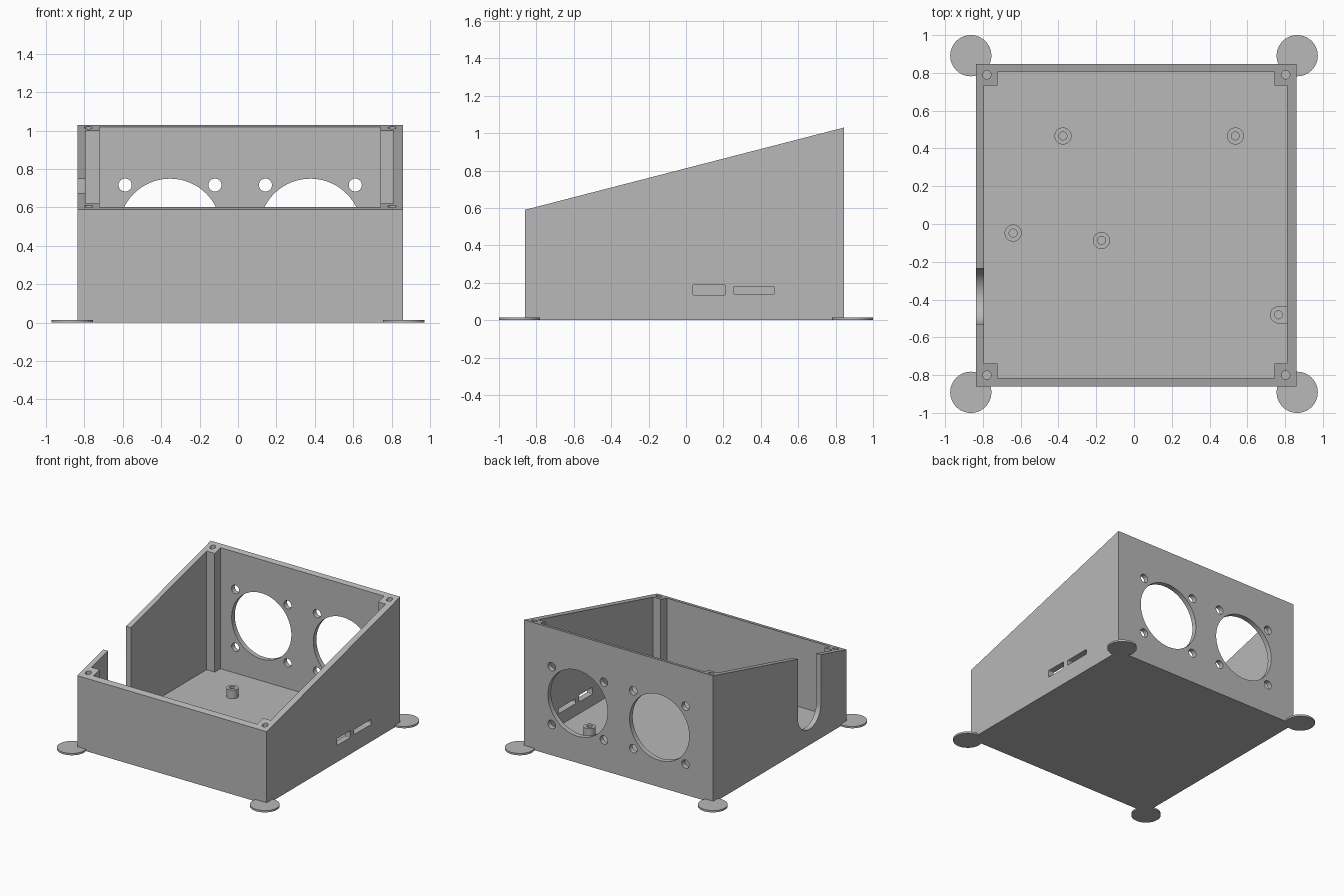
import bpy, bmesh
from math import pi, cos, sin

if "Cube" in bpy.data.objects:
    bpy.data.objects.remove(bpy.data.objects["Cube"])

grey = bpy.data.materials.new("plain grey")
grey.use_nodes = True
grey.diffuse_color = (0.48, 0.48, 0.48, 1)
grey.node_tree.nodes["Principled BSDF"].inputs["Base Color"].default_value = (0.48, 0.48, 0.48, 1)

# Outer box, inner cavity and sloped rim
X0, X1, Y0, Y1 = -0.836, 0.86, -0.861, 0.846
IX0, IX1, IY0, IY1 = -0.795, 0.81, -0.815, 0.806
PX0, PX1, PY0, PY1 = -0.722, 0.743, -0.738, 0.733   # inner faces of corner posts
FRONT_H, BACK_H, FLOOR, TALL = 0.59, 1.03, 0.04, 1.2


def rim(y):
    return FRONT_H + (BACK_H - FRONT_H) * (y - Y0) / (Y1 - Y0)


def arc(u, v, r, start=0, end=2 * pi, n=64):
    full = abs(end - start) > 6.28
    steps = n if full else n + 1
    return [(u + r * cos(start + (end - start) * i / n),
             v + r * sin(start + (end - start) * i / n)) for i in range(steps)]


def rounded_rect(u0, u1, v0, v1, r):
    pts = []
    for k, (u, v) in enumerate([(u1 - r, v1 - r), (u0 + r, v1 - r), (u0 + r, v0 + r), (u1 - r, v0 + r)]):
        pts += arc(u, v, r, k * pi / 2, (k + 1) * pi / 2, 4)
    return pts


def prism(name, pts, axis, a, b):
    """Extrude a 2D profile along an axis from a to b."""
    place = {"x": lambda u, v, w: (w, u, v),
             "y": lambda u, v, w: (u, w, v),
             "z": lambda u, v, w: (u, v, w)}[axis]
    bm = bmesh.new()
    low = [bm.verts.new(place(u, v, a)) for u, v in pts]
    high = [bm.verts.new(place(u, v, b)) for u, v in pts]
    bm.faces.new(low)
    bm.faces.new(high)
    for i in range(len(pts)):
        j = (i + 1) % len(pts)
        bm.faces.new((low[i], low[j], high[j], high[i]))
    bmesh.ops.recalc_face_normals(bm, faces=bm.faces)
    mesh = bpy.data.meshes.new(name)
    bm.to_mesh(mesh)
    bm.free()
    mesh.materials.append(grey)
    ob = bpy.data.objects.new(name, mesh)
    bpy.context.collection.objects.link(ob)
    return ob


def activate(ob):
    bpy.ops.object.select_all(action="DESELECT")
    ob.select_set(True)
    bpy.context.view_layer.objects.active = ob


def cut(ob, pts, axis, a, b):
    cutter = prism("cutter", pts, axis, a, b)
    cutter.hide_render = True
    mod = ob.modifiers.new("cut", "BOOLEAN")
    mod.operation = "DIFFERENCE"
    mod.solver = "EXACT"
    mod.object = cutter
    activate(ob)
    bpy.ops.object.modifier_apply(modifier=mod.name)
    bpy.data.objects.remove(cutter)


parts = []

# Wedge-shaped case, hollowed around four corner posts
case = prism("case", [(Y0, 0), (Y1, 0), (Y1, BACK_H), (Y0, FRONT_H)], "x", X0, X1)
parts.append(case)
cut(case, [(PX0, IY0), (PX1, IY0), (PX1, PY0), (IX1, PY0), (IX1, PY1), (PX1, PY1),
           (PX1, IY1), (PX0, IY1), (PX0, PY1), (IX0, PY1), (IX0, PY0), (PX0, PY0)],
    "z", FLOOR, TALL)

# U-shaped notch in the right wall
NY, NZ, NR = -0.383, 0.275, 0.147
cut(case, arc(NY, NZ, NR, pi, 2 * pi, 32) + [(NY + NR, TALL), (NY - NR, TALL)], "x", -0.95, -0.76)

# Port slots in the left wall
cut(case, rounded_rect(0.037, 0.209, 0.134, 0.19, 0.006), "x", 0.77, 0.95)
cut(case, rounded_rect(0.254, 0.474, 0.139, 0.18, 0.008), "x", 0.77, 0.95)

# Two round openings in the back wall, each with four screw holes
for cx in (-0.354, 0.377):
    cut(case, arc(cx, 0.483, 0.267, n=96), "y", 0.76, 0.95)
    for sx in (-1, 1):
        for sz in (-1, 1):
            cut(case, arc(cx + sx * 0.234, 0.483 + sz * 0.234, 0.034, n=32), "y", 0.76, 0.95)

# Screw holes in the tops of the corner posts
for x in (-0.779, 0.803):
    for y in (-0.8, 0.79):
        cut(case, arc(x, y, 0.022, n=32), "z", rim(y) - 0.2, TALL)

# Floor standoffs, the last one joined to the left wall
for i, (x, y) in enumerate([(-0.376, 0.466), (0.537, 0.466), (-0.64, -0.048), (-0.172, -0.087), (0.765, -0.481)]):
    if i < 4:
        outline = arc(x, y, 0.045, n=40)
    else:
        outline = arc(x, y, 0.045, pi / 2, 1.5 * pi, 20) + [(IX1 + 0.01, y - 0.045), (IX1 + 0.01, y + 0.045)]
    post = prism("standoff_%d" % (i + 1), outline, "z", FLOOR - 0.01, 0.11)
    cut(post, arc(x, y, 0.021, n=32), "z", FLOOR, 0.2)
    parts.append(post)

# Flat round pads under the corners
for sx, side in ((-1, "right"), (1, "left")):
    for sy, end in ((-1, "front"), (1, "back")):
        parts.append(prism("%s_%s_pad" % (end, side), arc(sx * 0.864, sy * 0.891, 0.109), "z", 0, 0.015))

for ob in parts:
    activate(ob)
    bpy.ops.object.shade_smooth_by_angle(angle=pi / 6)
